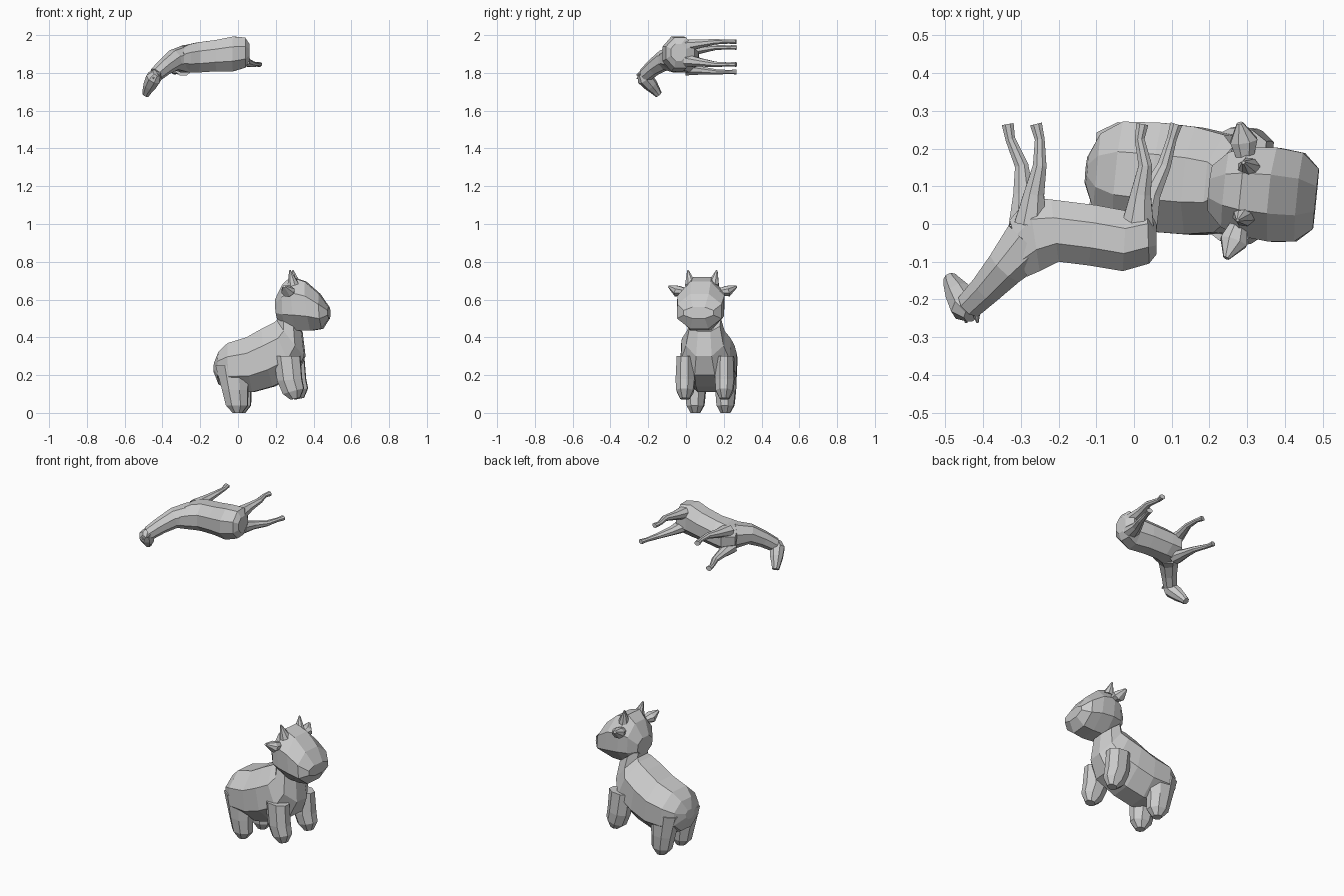
import bpy, bmesh, math
from mathutils import Vector, Matrix

N = 8


def skin(name, rings, mat=Matrix()):
    """Bridge a list of (centre, u, v) rings into a closed flat-faced mesh."""
    bm = bmesh.new()
    k = 1 / math.cos(math.pi / N)
    loops = []
    for c, u, v in rings:
        loop = []
        for i in range(N):
            a = 2 * math.pi * (i + 0.5) / N
            loop.append(bm.verts.new(mat @ (c + k * (u * math.cos(a) + v * math.sin(a)))))
        loops.append(loop)
    for a, b in zip(loops, loops[1:]):
        for i in range(N):
            j = (i + 1) % N
            bm.faces.new((a[i], a[j], b[j], b[i]))
    bm.faces.new(loops[0])
    bm.faces.new(loops[-1])
    bmesh.ops.recalc_face_normals(bm, faces=bm.faces)
    me = bpy.data.meshes.new(name)
    bm.to_mesh(me)
    bm.free()
    ob = bpy.data.objects.new(name, me)
    bpy.context.collection.objects.link(ob)
    return ob


def slab(name, rows, mat, side=0.0):
    """Rings from profile rows (x1, z1, x2, z2, half width), offset sideways."""
    rings = []
    for x1, z1, x2, z2, w in rows:
        p, q = Vector((x1, side, z1)), Vector((x2, side, z2))
        rings.append(((p + q) / 2, Vector((0, w, 0)), (q - p) / 2))
    return skin(name, rings, mat)


def tube(name, rows, flat=1.0, mat=Matrix(), ref=(0, 0, 1)):
    """Rings along a path of (x, y, z, radius); flat scales the ref direction."""
    pts = [Vector(r[:3]) for r in rows]
    rings = []
    for i, r in enumerate(rows):
        t = (pts[min(i + 1, len(pts) - 1)] - pts[max(i - 1, 0)]).normalized()
        u = t.cross(Vector(ref)).normalized()
        rings.append((pts[i], u * r[3], u.cross(t) * r[3] * flat))
    return skin(name, rings, mat)


# Stocky cow, facing +x with a slight turn
cow = (Matrix.Translation((0.1, 0.12, 0)) @ Matrix.Rotation(-0.1, 4, 'Z')
       @ Matrix.Translation((-0.1, 0, 0)))

slab("cow_body", [
    (-0.13, 0.22, -0.125, 0.27, 0.035),
    (-0.10, 0.15, -0.10, 0.325, 0.10),
    (-0.03, 0.12, -0.05, 0.37, 0.138),
    (0.08, 0.11, 0.05, 0.40, 0.145),
    (0.19, 0.14, 0.13, 0.445, 0.143),
    (0.31, 0.20, 0.19, 0.475, 0.13),
    (0.355, 0.30, 0.21, 0.49, 0.10),
    (0.34, 0.43, 0.21, 0.53, 0.08)], cow)

slab("cow_head", [
    (0.21, 0.50, 0.20, 0.60, 0.06),
    (0.25, 0.455, 0.24, 0.68, 0.10),
    (0.31, 0.435, 0.285, 0.72, 0.118),
    (0.39, 0.435, 0.36, 0.695, 0.125),
    (0.45, 0.445, 0.435, 0.63, 0.118),
    (0.487, 0.50, 0.485, 0.56, 0.08)], cow, -0.015)

for s, tag in ((1, "left"), (-1, "right")):
    slab("cow_hind_leg_" + tag, [
        (-0.11, 0.25, 0.07, 0.25, 0.055),
        (-0.075, 0.12, 0.06, 0.12, 0.053),
        (-0.055, 0.04, 0.06, 0.04, 0.046),
        (-0.02, 0.0, 0.03, 0.0, 0.025)], cow, s * 0.08)
    slab("cow_front_leg_" + tag, [
        (0.20, 0.30, 0.34, 0.30, 0.045),
        (0.22, 0.17, 0.35, 0.18, 0.05),
        (0.25, 0.10, 0.36, 0.13, 0.045),
        (0.29, 0.07, 0.34, 0.08, 0.025)], cow, s * 0.105)
    y = -0.015
    tube("cow_horn_" + tag, [(0.30, y + s * 0.06, 0.68, 0.03),
                             (0.285, y + s * 0.077, 0.755, 0.004)],
         mat=cow, ref=(0, 1, 0))
    tube("cow_ear_" + tag, [(0.29, y + s * 0.08, 0.64, 0.02),
                            (0.28, y + s * 0.135, 0.645, 0.036),
                            (0.265, y + s * 0.18, 0.67, 0.008)],
         0.8, cow)

# Slender horse lying on its side: back towards -y, width along z
horse = Matrix(((1, 0, 0, 0), (0, 0, 1, 0), (0.1, 1, 0, 1.903), (0, 0, 0, 1)))

slab("horse_body", [
    (0.06, -0.08, 0.06, 0.0, 0.045),
    (0.04, -0.105, 0.035, 0.045, 0.08),
    (-0.03, -0.125, -0.02, 0.035, 0.092),
    (-0.12, -0.11, -0.10, 0.05, 0.083),
    (-0.20, -0.10, -0.22, 0.065, 0.08),
    (-0.25, -0.125, -0.28, 0.07, 0.074),
    (-0.285, -0.14, -0.33, 0.01, 0.058)], horse)

# Neck drooping to the poll, then the head hanging down
tube("horse_neck", [
    (-0.28, -0.05, 1.872, 0.07), (-0.34, -0.115, 1.868, 0.052),
    (-0.39, -0.17, 1.83, 0.042), (-0.435, -0.215, 1.79, 0.036)])
tube("horse_head", [
    (-0.43, -0.24, 1.80, 0.022), (-0.445, -0.22, 1.775, 0.04),
    (-0.465, -0.185, 1.735, 0.034), (-0.48, -0.16, 1.705, 0.024),
    (-0.487, -0.145, 1.685, 0.018)])
for dx, dz in ((0.015, 0.0), (-0.015, -0.02)):
    tube("horse_ear", [(-0.435 + dx, -0.225, 1.80 + dz, 0.014),
                       (-0.43 + dx, -0.262, 1.79 + dz, 0.003)])

# Legs: z at hoof, then x of shoulder, knee, fetlock, hoof
legs = {
    "horse_front_leg_lower": (1.82, 1.805, -0.29, -0.298, -0.328, -0.335),
    "horse_front_leg_upper": (1.915, 1.935, -0.275, -0.25, -0.25, -0.26),
    "horse_hind_leg_lower": (1.865, 1.845, 0.02, 0.08, 0.10, 0.112),
    "horse_hind_leg_upper": (1.945, 1.965, 0.01, 0.03, 0.015, 0.022),
}
for name, (z0, z1, a, b, c, d) in legs.items():
    tube(name, [(a, 0.0, z0, 0.042), (a * 0.6 + b * 0.4, 0.08, (z0 + z1) / 2, 0.027),
                (b, 0.155, z1, 0.018), (c, 0.225, z1, 0.013),
                (d, 0.265, z1, 0.016)], 0.8)
